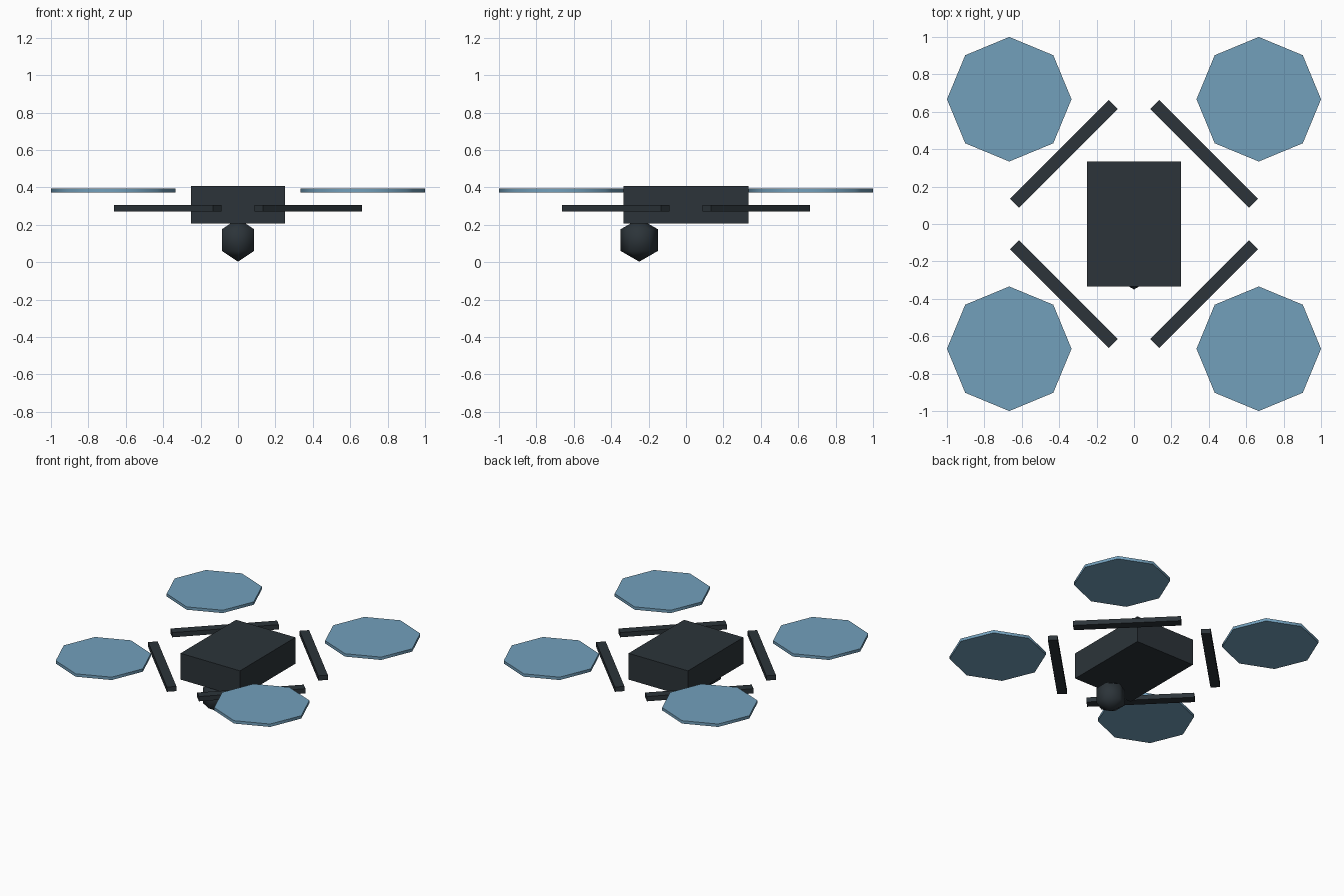
import bpy
import math

cube = bpy.data.objects.get("Cube")
if cube:
    bpy.data.objects.remove(cube, do_unlink=True)


def material(name, color):
    mat = bpy.data.materials.new(name)
    mat.use_nodes = True
    mat.diffuse_color = color
    mat.node_tree.nodes["Principled BSDF"].inputs["Base Color"].default_value = color
    return mat


charcoal = material("charcoal", (0.025, 0.034, 0.041, 1))
sky_blue = material("sky_blue", (0.17, 0.35, 0.50, 1))


def finish(name, mat):
    obj = bpy.context.object
    obj.name = name
    obj.data.materials.append(mat)
    return obj


def box(name, size, location, turn=0):
    bpy.ops.mesh.primitive_cube_add(size=1, location=location, rotation=(0, 0, turn))
    obj = finish(name, charcoal)
    obj.scale = size
    return obj


# Central body
box("body", (0.5, 0.667, 0.2), (0, 0, 0.307))

# Camera ball under the front edge, partly sunk into the body
bpy.ops.mesh.primitive_uv_sphere_add(segments=6, ring_count=3, radius=0.1155,
                                     location=(0, -0.25, 0.118))
finish("camera_ball", charcoal)
bpy.ops.object.shade_smooth()

# One arm and one rotor disc in each corner
for side, sx in (("left", 1), ("right", -1)):
    for end, sy in (("front", -1), ("back", 1)):
        box(f"{end}_{side}_arm", (0.746, 0.067, 0.036),
            (sx * 0.375, sy * 0.375, 0.288), -sx * sy * math.pi / 4)
        bpy.ops.mesh.primitive_cylinder_add(vertices=8, radius=0.333, depth=0.022,
                                            location=(sx * 0.667, sy * 0.667, 0.383))
        finish(f"{end}_{side}_rotor", sky_blue)
        bpy.ops.object.shade_smooth_by_angle(angle=math.radians(60))
